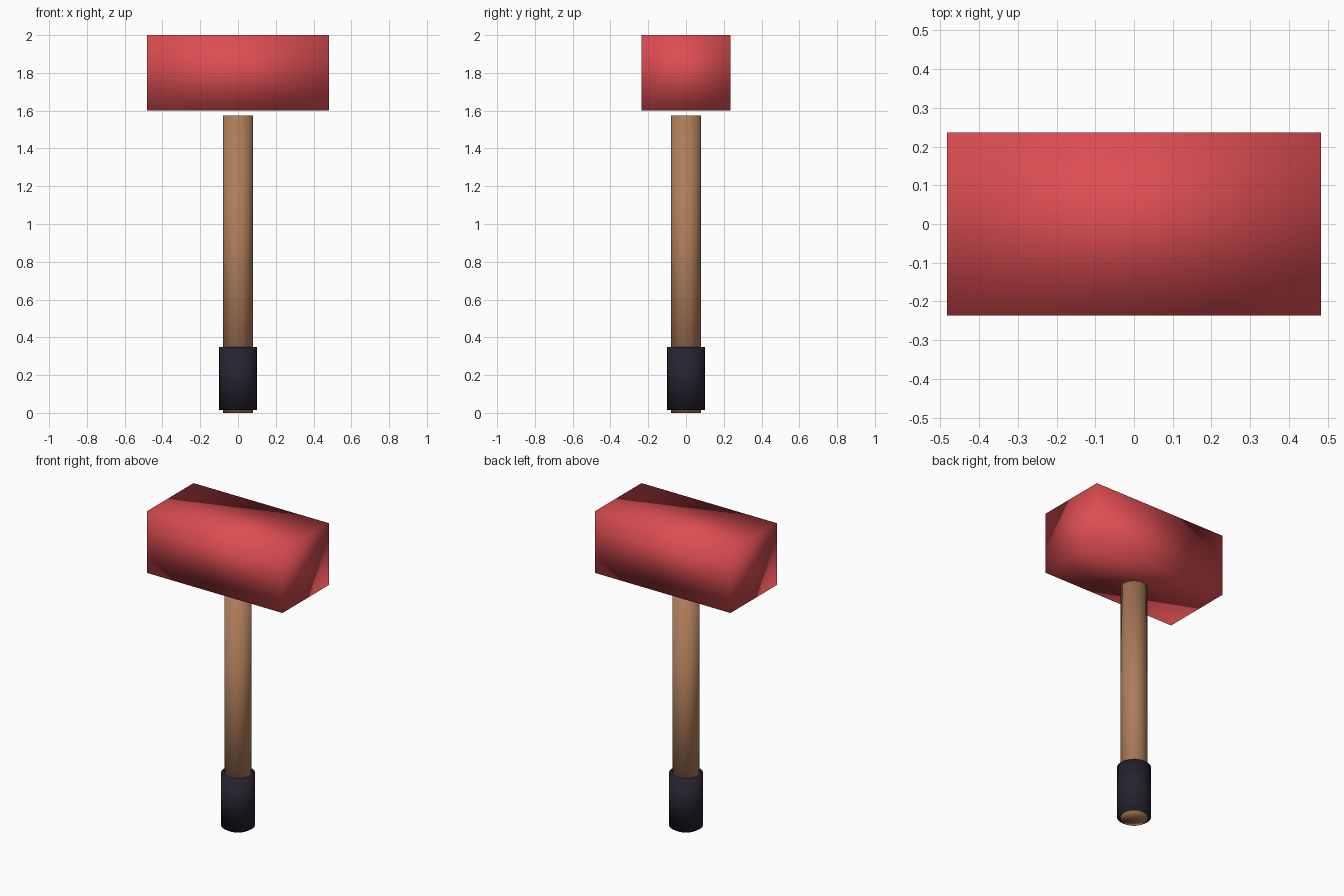
import bpy

if "Cube" in bpy.data.objects:
    bpy.data.objects.remove(bpy.data.objects["Cube"])


def material(name, rgb):
    m = bpy.data.materials.new(name)
    m.diffuse_color = (*rgb, 1.0)
    m.use_nodes = True
    m.node_tree.nodes["Principled BSDF"].inputs["Base Color"].default_value = m.diffuse_color
    return m


def finish(name, mat):
    ob = bpy.context.object
    ob.name = name
    ob.data.materials.append(mat)
    bpy.ops.object.transform_apply(location=False, rotation=False, scale=True)
    bpy.ops.object.shade_smooth()
    return ob


def rod(name, radius, z0, z1, mat):
    bpy.ops.mesh.primitive_cylinder_add(
        vertices=32, radius=radius, depth=z1 - z0,
        end_fill_type='TRIFAN', location=(0, 0, (z0 + z1) / 2))
    return finish(name, mat)


red = material("red", (0.72, 0.075, 0.085))
wood = material("wood brown", (0.42, 0.205, 0.10))
rubber = material("dark rubber", (0.018, 0.018, 0.030))

# Block head with soft shading across its edges
bpy.ops.mesh.primitive_cube_add(size=1, location=(0, 0, 1.8))
bpy.context.object.scale = (0.966, 0.472, 0.40)
finish("head", red)

# Wooden shaft, ending just below the head
rod("handle", 0.079, 0.0, 1.575, wood)

# Sleeve around the lower end
rod("grip", 0.10, 0.014, 0.35, rubber)
